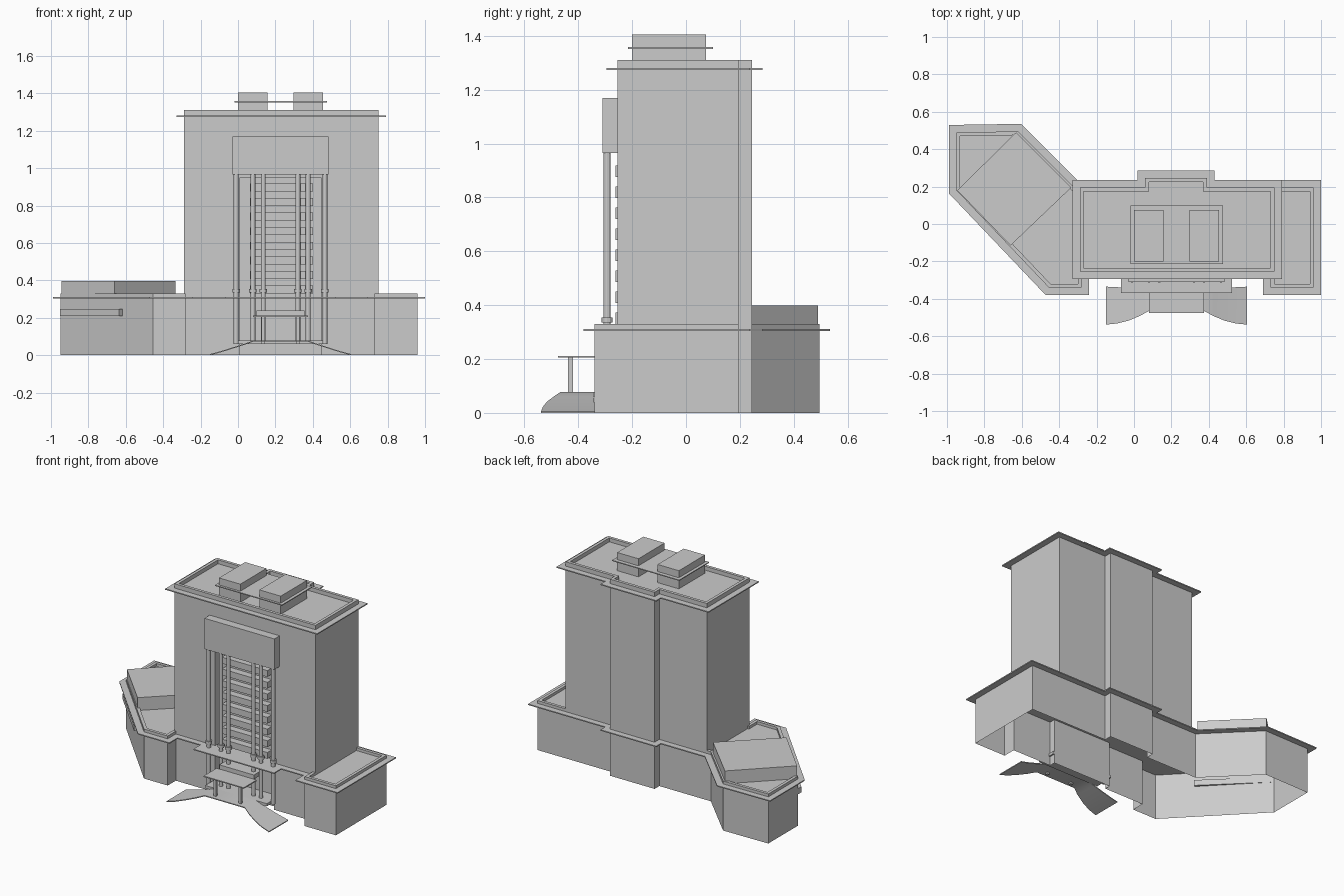
import bpy, bmesh, math
from mathutils import Vector

if "Cube" in bpy.data.objects:
    bpy.data.objects.remove(bpy.data.objects["Cube"])

CX = 0.2275  # symmetry axis of the entrance


def finish(name, bm, fix=True):
    if fix:
        bmesh.ops.recalc_face_normals(bm, faces=bm.faces)
    me = bpy.data.meshes.new(name)
    bm.to_mesh(me)
    bm.free()
    ob = bpy.data.objects.new(name, me)
    bpy.context.collection.objects.link(ob)
    return ob


def offset(poly, d):
    """Mitred offset of a counter-clockwise outline, positive is outward."""
    out = []
    for i, p in enumerate(poly):
        a, b, c = Vector(poly[i - 1]), Vector(p), Vector(poly[(i + 1) % len(poly)])
        e1, e2 = (b - a).normalized(), (c - b).normalized()
        n1, n2 = Vector((e1.y, -e1.x)), Vector((e2.y, -e2.x))
        out.append(tuple(b + (n1 + n2) * d / (1 + n1.dot(n2))))
    return out


def prism(name, poly, z0, z1, floor=None, rim=0.02, bottom=True):
    """Extruded outline; with floor set, the top is a parapet around a sunken roof."""
    bm = bmesh.new()
    rings = [(poly, z0), (poly, z1)]
    if floor is not None:
        inner = offset(poly, -rim)
        rings += [(inner, z1), (inner, floor)]
    vs = [[bm.verts.new((x, y, z)) for x, y in p] for p, z in rings]
    n = len(poly)
    for a, b in zip(vs, vs[1:]):
        for i in range(n):
            j = (i + 1) % n
            bm.faces.new((a[i], a[j], b[j], b[i]))
    bm.faces.new(vs[-1])
    if bottom:
        bm.faces.new(vs[0][::-1])
    return finish(name, bm, bottom)


def box(name, x0, x1, y0, y1, z0, z1):
    return prism(name, [(x0, y0), (x1, y0), (x1, y1), (x0, y1)], z0, z1)


def cylinder(name, x, y, r, z0, z1):
    pts = [(x + r * math.cos(i * math.tau / 12), y + r * math.sin(i * math.tau / 12)) for i in range(12)]
    return prism(name, pts, z0, z1)


# Podium with angled wing, open underneath
front_left = [(-.95, .18), (-.455, -.34), (-.28, -.34), (-.28, -.255)]
notch = [(.01, -.255), (.01, -.215), (.445, -.215), (.445, -.255)]
rest = [(.73, -.255), (.73, -.34), (.96, -.34), (.96, .195), (.39, .195), (.39, .245),
        (.06, .245), (.06, .195), (-.32, .195), (-.62, .495), (-.95, .49)]
prism("podium", front_left + notch + rest, 0, .33, floor=.312, bottom=False)
prism("podium_eaves", offset(front_left + rest, .04), .304, .311)
box("porch_slab", -.07, .525, -.37, -.25, .304, .311)

# Raised hall roof on the wing and the ledge on its slanted wall
prism("wing_roof_block", [(-.945, .18), (-.66, -.115), (-.335, .195), (-.63, .49)], .31, .398)
prism("wing_wall_ledge", [(-.952, .182), (-.952, .145), (-.635, -.188), (-.607, -.16), (-.607, -.18 + .0)][:4],
      .21, .247)

# Tower with recessed window bay
tower_outline = [(-.29, -.255), (.75, -.255), (.75, .195), (.39, .195), (.39, .245),
                 (.06, .245), (.06, .195), (-.29, .195)]
tower = prism("tower", tower_outline, .3, 1.31, floor=1.284)
prism("tower_eaves", offset(tower_outline, .04), 1.274, 1.281)
cutter = box("bay_cutter", .01, .445, -.4, -.215, .2, .95)
cutter.hide_render = True
cutter.display_type = 'WIRE'
mod = tower.modifiers.new("bay", 'BOOLEAN')
mod.operation = 'DIFFERENCE'
mod.solver = 'EXACT'
mod.object = cutter
bpy.context.view_layer.objects.active = tower
bpy.ops.object.modifier_apply(modifier="bay")
bpy.data.objects.remove(cutter)

# Horizontal window spandrels
for i in range(8):
    z = .33 + i * .078
    box("spandrel", .065, .40, -.262, -.21, z, z + .042)

# Header panel carried by columns with collars
box("header_panel", -.03, .485, -.31, -.25, .965, 1.17)
for dx in (.0925, .1475, .2375):
    for s in (-1, 1):
        cylinder("column", CX + s * dx, -.293, .013, .06, .97)
        cylinder("column_collar", CX + s * dx, -.293, .02, .335, .355)

# Rooftop plant rooms and their shared slab
for x0, x1 in ((0, .157), (.298, .455)):
    box("plant_room", x0, x1, -.2, .075, 1.28, 1.405)
box("plant_slab", -.02, .475, -.215, .1, 1.352, 1.358)

# Entrance canopy
box("canopy", .08, .375, -.475, -.34, .205, .212)
box("canopy_beam", .1, .355, -.34, -.25, .212, .24)
for s in (-1, 1):
    box("canopy_post", CX + s * .0925 - .009, CX + s * .0925 + .009, -.438, -.42, .06, .206)

# Curved drive ramp: stations of x, front y, back y, height
half = [(-.15, -.538, -.335, .006), (-.09, -.532, -.338, .022), (-.03, -.517, -.341, .041),
        (.03, -.492, -.343, .06), (.08, -.465, -.345, .078)]
stations = half + [(2 * CX - x, f, b, z) for x, f, b, z in reversed(half)]
bm = bmesh.new()
rows = []
for x, f, b, z in stations:
    rows.append([bm.verts.new(p) for p in ((x, f, z), (x, b, z), (x, b, z - .006), (x, f, z - .006))])
for a, b in zip(rows, rows[1:]):
    for i in range(4):
        bm.faces.new((a[i], a[(i + 1) % 4], b[(i + 1) % 4], b[i]))
bm.faces.new(rows[0])
bm.faces.new(rows[-1])
ramp = finish("drive_ramp", bm)
bpy.ops.object.select_all(action='DESELECT')
ramp.select_set(True)
bpy.context.view_layer.objects.active = ramp
bpy.ops.object.shade_smooth_by_angle(angle=math.radians(30))
box("entrance_landing", -.0, .455, -.346, -.215, .06, .078)
